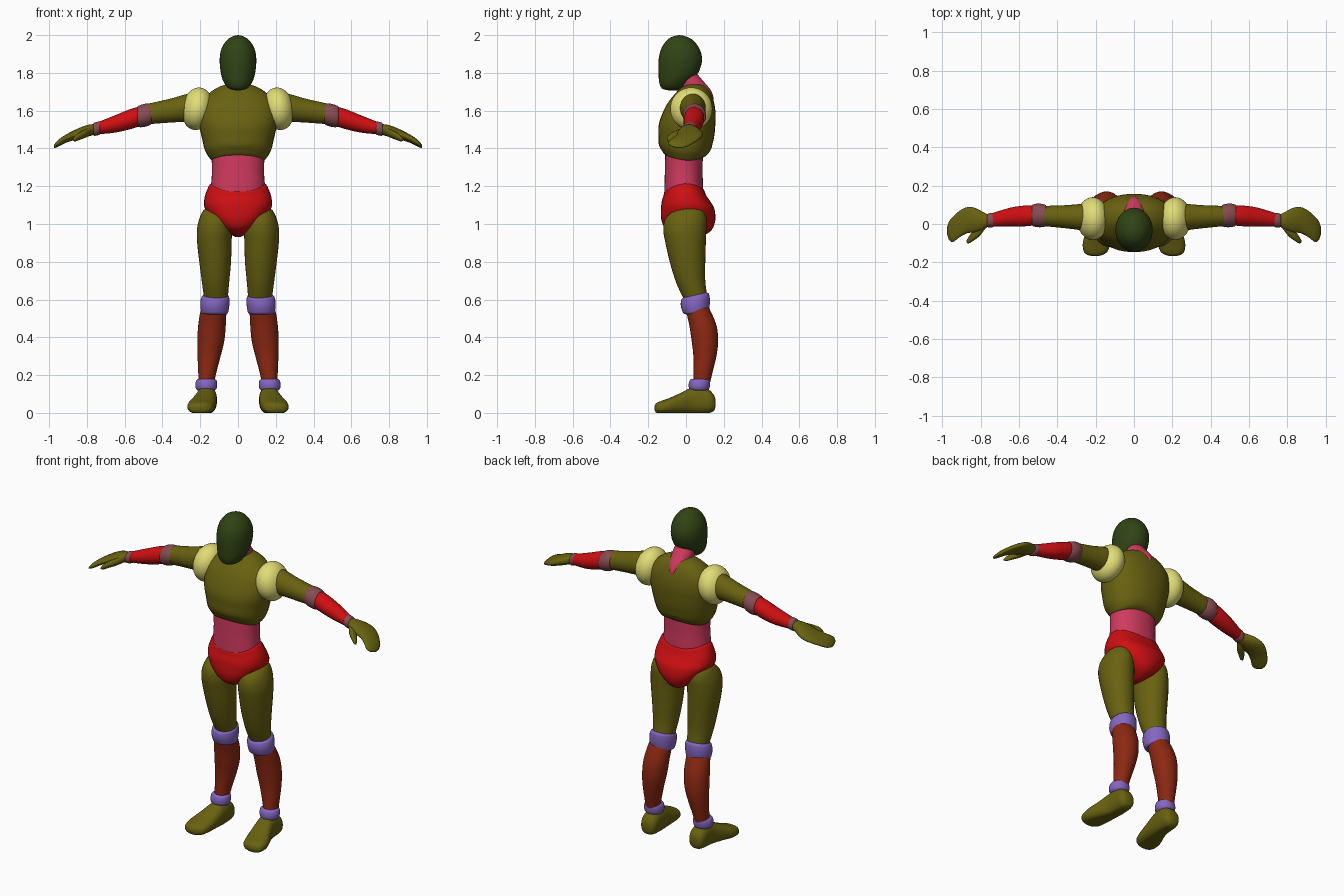
import bpy, bmesh, math
from mathutils import Vector


def material(name, r, g, b):
    def lin(c):
        c /= 255
        return c / 12.92 if c <= 0.04045 else ((c + 0.055) / 1.055) ** 2.4
    m = bpy.data.materials.new(name)
    m.diffuse_color = (lin(r), lin(g), lin(b), 1)
    return m


OLIVE = material("olive", 104, 97, 16)
GREEN = material("dark green", 48, 68, 20)
YELLOW = material("pale yellow", 226, 221, 118)
PINK = material("pink", 208, 58, 95)
RED = material("red", 206, 15, 18)
LILAC = material("lilac", 132, 102, 192)
BROWN = material("red brown", 140, 40, 18)
MAUVE = material("mauve", 134, 76, 82)


def smooth_rows(rows, steps=5):
    """Catmull-Rom interpolation between the given sections."""
    out = []
    last = len(rows) - 1
    for i in range(last):
        p0, p1 = rows[max(i - 1, 0)], rows[i]
        p2, p3 = rows[i + 1], rows[min(i + 2, last)]
        for s in range(steps):
            t = s / steps
            out.append([0.5 * (2 * b + (c - a) * t + (2 * a - 5 * b + 4 * c - d) * t * t
                               + (3 * b - a - 3 * c + d) * t ** 3)
                        for a, b, c, d in zip(p0, p1, p2, p3)])
    out.append(list(rows[-1]))
    return out


def spow(v, e):
    return math.copysign(abs(v) ** e, v)


def loft(name, mat, axis, rows, mirror=False, power=2.0, warp=None, n=32):
    """Rows are (x, y, z, radius, radius), sections lie across the axis."""
    u, v = {'x': ((0, 1, 0), (0, 0, 1)), 'y': ((1, 0, 0), (0, 0, 1)),
            'z': ((1, 0, 0), (0, 1, 0))}[axis]
    u, v = Vector(u), Vector(v)
    bm = bmesh.new()
    rings = []
    for x, y, z, ru, rv in smooth_rows(rows):
        ring = []
        for k in range(n):
            a = 2 * math.pi * k / n
            p = (Vector((x, y, z)) + u * max(ru, 0.002) * spow(math.cos(a), 2 / power)
                 + v * max(rv, 0.002) * spow(math.sin(a), 2 / power))
            ring.append(bm.verts.new(warp(p) if warp else p))
        rings.append(ring)
    for a, b in zip(rings, rings[1:]):
        for k in range(n):
            j = (k + 1) % n
            bm.faces.new((a[k], a[j], b[j], b[k]))
    bm.faces.new(rings[0])
    bm.faces.new(rings[-1])
    return finish(name, bm, mat, mirror)


def finish(name, bm, mat, mirror):
    bmesh.ops.recalc_face_normals(bm, faces=bm.faces[:])
    for f in bm.faces:
        f.smooth = True
    me = bpy.data.meshes.new(name)
    bm.to_mesh(me)
    bm.free()
    me.materials.append(mat)
    ob = bpy.data.objects.new(name, me)
    bpy.context.collection.objects.link(ob)
    if mirror:
        mod = ob.modifiers.new("mirror", 'MIRROR')
        mod.use_mirror_merge = False
    return ob


def clamp01(t):
    return min(max(t, 0), 1)


# Head and neck
loft("head", GREEN, 'z', [
    (0, -.065, 1.708, .015, .03), (0, -.07, 1.718, .05, .058), (0, -.06, 1.75, .075, .082),
    (0, -.04, 1.80, .091, .105), (0, -.03, 1.87, .097, .115), (0, -.03, 1.93, .087, .1),
    (0, -.032, 1.975, .057, .067), (0, -.035, 1.994, .026, .03), (0, -.035, 2.0, .002, .002)])
loft("neck", PINK, 'z', [
    (0, .07, 1.63, .02, .07), (0, .07, 1.67, .036, .075), (0, .05, 1.71, .055, .08),
    (0, .025, 1.75, .06, .072), (0, 0, 1.80, .055, .055)])


# Torso, with a lower hem that arches up at front and back
def torso_hem(p):
    p.z += .042 * min((p.y / .13) ** 2, 1) * clamp01((1.52 - p.z) / .17)
    return p


loft("torso", OLIVE, 'z', [
    (0, 0, 1.332, .10, .08), (0, 0, 1.335, .135, .112), (0, 0, 1.355, .155, .132),
    (0, -.002, 1.39, .175, .142), (0, .002, 1.45, .19, .148), (0, .005, 1.52, .205, .15),
    (0, .015, 1.58, .21, .142), (0, .026, 1.64, .198, .123), (0, .037, 1.69, .155, .095),
    (0, .042, 1.72, .112, .07), (0, .045, 1.738, .065, .04), (0, .045, 1.742, .01, .01)],
    power=2.2, warp=torso_hem)

loft("waist", PINK, 'z', [
    (0, -.012, 1.13, .145, .102), (0, -.012, 1.2, .143, .102),
    (0, -.012, 1.28, .138, .1), (0, -.01, 1.40, .142, .1)], power=2.2)


# Pelvis, with an upper hem that dips at front and back
def pelvis_hem(p):
    p.z -= .04 * min((p.y / .11) ** 2, 1) * clamp01((p.z - 1.08) / .12)
    return p


loft("pelvis", RED, 'z', [
    (0, .03, .932, .015, .04), (0, .025, .95, .05, .09), (0, .015, .98, .095, .128),
    (0, .012, 1.03, .145, .144), (0, .008, 1.09, .178, .14), (0, 0, 1.14, .177, .128),
    (0, -.006, 1.185, .162, .113), (0, -.01, 1.212, .146, .104), (0, -.01, 1.213, .12, .08)],
    power=2.25, warp=pelvis_hem)

# Legs
loft("thigh", OLIVE, 'z', [
    (.115, .06, .56, .055, .05), (.117, .045, .62, .064, .066), (.119, .023, .7, .073, .079),
    (.121, .008, .8, .084, .094), (.125, -.002, .9, .091, .107), (.125, -.006, .97, .092, .114),
    (.125, 0, 1.03, .079, .108), (.128, .015, 1.075, .052, .07), (.13, .02, 1.095, .01, .015)],
    mirror=True)


def knee_tilt(p):
    p.z += .22 * (p.y - .05) * clamp01((p.z - .54) / .06)
    return p


loft("knee", LILAC, 'z', [
    (.123, .052, .522, .058, .055), (.123, .051, .53, .07, .067), (.123, .05, .56, .076, .075),
    (.122, .049, .59, .077, .077), (.12, .048, .615, .072, .073), (.12, .048, .625, .06, .06)],
    mirror=True, warp=knee_tilt)
loft("shin", BROWN, 'z', [
    (.168, .08, .14, .04, .043), (.164, .088, .2, .046, .049), (.153, .1, .3, .061, .061),
    (.144, .1, .38, .071, .07), (.138, .09, .46, .073, .072), (.13, .066, .54, .068, .064),
    (.123, .058, .58, .055, .05)], mirror=True)
loft("ankle", LILAC, 'z', [
    (.168, .07, .118, .045, .045), (.168, .07, .13, .055, .054), (.168, .071, .152, .058, .057),
    (.167, .073, .173, .053, .053), (.167, .074, .18, .042, .042)], mirror=True)


def flat_sole(p):
    p.z = max(p.z, 0)
    return p


loft("foot", OLIVE, 'y', [
    (.165, .157, .052, .008, .01), (.165, .15, .052, .035, .038), (.165, .125, .06, .05, .06),
    (.165, .08, .067, .053, .072), (.168, .03, .064, .056, .07), (.18, -.03, .05, .065, .055),
    (.194, -.09, .036, .072, .042), (.2, -.14, .028, .064, .032), (.203, -.16, .026, .042, .023),
    (.204, -.168, .026, .012, .008)], mirror=True, power=2.4, warp=flat_sole)

# Shoulder balls
bm = bmesh.new()
bmesh.ops.create_uvsphere(bm, u_segments=32, v_segments=20, radius=1)
for vert in bm.verts:
    c = vert.co
    vert.co = (.215 + .083 * c.x, .028 + .112 * c.y, 1.61 + .112 * c.z - .012 * c.x)
finish("shoulder", bm, YELLOW, True)

# Arms
loft("upper_arm", OLIVE, 'x', [
    (.2, .03, 1.62, .075, .085), (.28, .036, 1.613, .068, .073),
    (.36, .038, 1.6, .06, .063), (.48, .042, 1.582, .052, .054)], mirror=True)
loft("elbow", MAUVE, 'x', [
    (.456, .043, 1.583, .045, .045), (.462, .043, 1.582, .056, .056),
    (.495, .045, 1.575, .062, .061), (.528, .045, 1.569, .056, .056),
    (.534, .045, 1.568, .045, .045)], mirror=True)
loft("forearm", RED, 'x', [
    (.51, .044, 1.573, .05, .052), (.57, .042, 1.555, .054, .053),
    (.65, .036, 1.53, .048, .046), (.75, .02, 1.505, .033, .031)], mirror=True)
loft("wrist", MAUVE, 'x', [
    (.73, .02, 1.508, .03, .03), (.735, .02, 1.507, .036, .035),
    (.75, .019, 1.504, .038, .036), (.763, .018, 1.501, .035, .034),
    (.767, .018, 1.5, .028, .027)], mirror=True)
loft("hand", OLIVE, 'x', [
    (.755, .019, 1.502, .028, .027), (.79, .016, 1.495, .048, .031), (.83, .02, 1.483, .064, .03),
    (.87, .02, 1.469, .068, .026), (.91, 0, 1.452, .069, .022), (.945, -.028, 1.432, .066, .019),
    (.965, -.035, 1.418, .048, .014), (.975, -.035, 1.409, .02, .007)], mirror=True)
loft("thumb", OLIVE, 'x', [
    (.77, .005, 1.497, .02, .02), (.805, -.03, 1.48, .032, .022), (.84, -.062, 1.465, .027, .02),
    (.862, -.083, 1.452, .018, .015), (.874, -.092, 1.445, .005, .005)], mirror=True)
